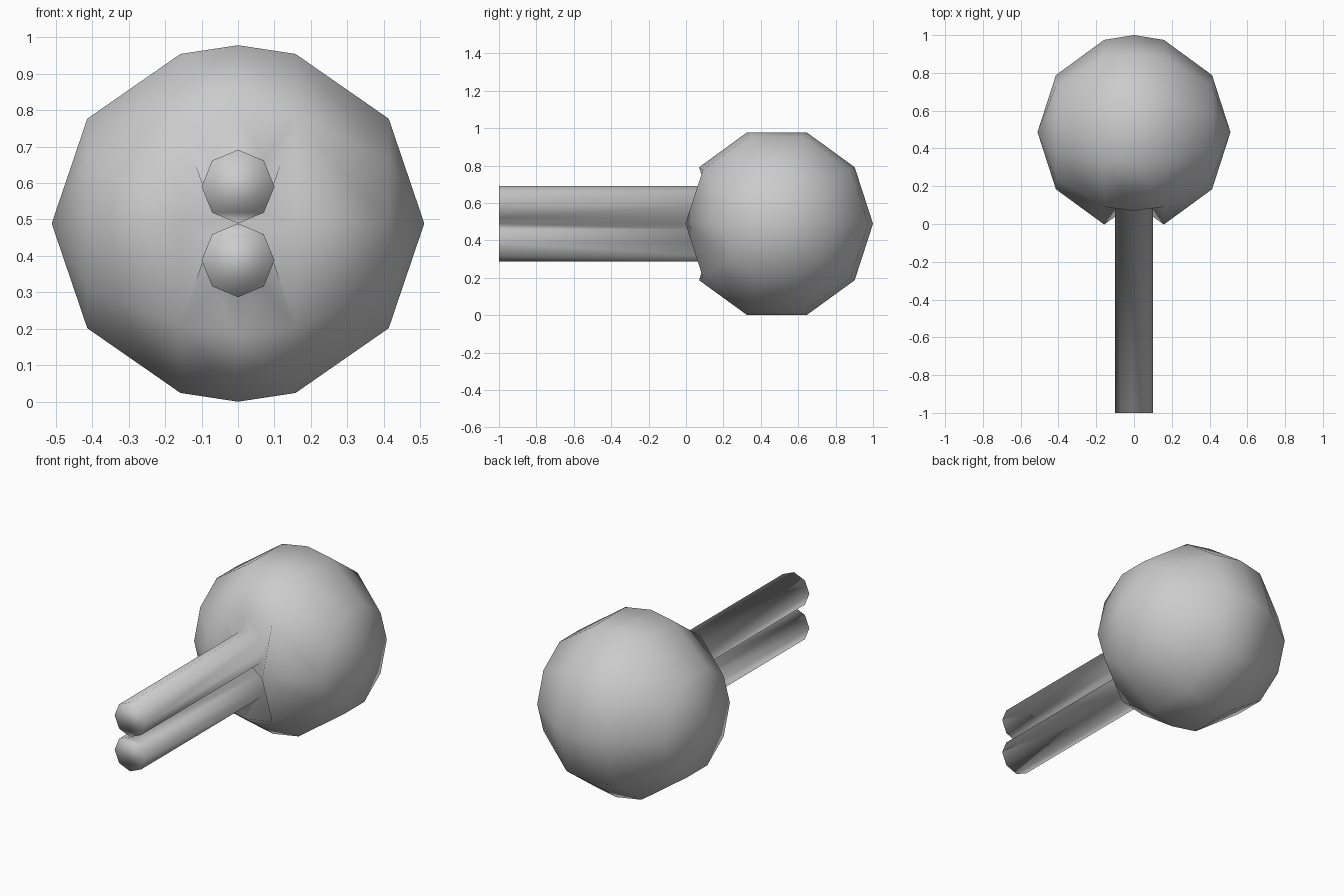
import bpy, bmesh
from math import sin, cos, pi, radians

if "Cube" in bpy.data.objects:
    bpy.data.objects.remove(bpy.data.objects["Cube"])

CY, CZ = 0.486, 0.489      # ball centre
RX, R = 0.511, 0.514       # ball radii along x and across it
SEG = 10

bm = bmesh.new()

# Ball: ten-sided rings stacked along x, segment 0 faces the front
rings = []
for deg in (36, 72, 90, 108, 144):
    a = radians(deg)
    rings.append([bm.verts.new((RX * cos(a),
                                CY - R * sin(a) * cos(2 * pi * i / SEG),
                                CZ + R * sin(a) * sin(2 * pi * i / SEG)))
                  for i in range(SEG)])
poles = [bm.verts.new((s * RX, CY, CZ)) for s in (1, -1)]
for i in range(SEG):
    j = (i + 1) % SEG
    bm.faces.new((poles[0], rings[0][i], rings[0][j]))
    bm.faces.new((poles[1], rings[-1][j], rings[-1][i]))
    for a, b in zip(rings, rings[1:]):
        bm.faces.new((a[i], b[i], b[j], a[j]))

# Open the four front faces where the rods leave the ball
front = rings[2][0]
bmesh.ops.delete(bm, geom=[front], context='VERTS')

# Two octagonal rods, each joined to its half of the opening
for s, seg in ((1, 1), (-1, SEG - 1)):
    def octagon(y):
        return [bm.verts.new((0.1 * sin(k * pi / 4), y,
                              CZ + s * (0.101 + 0.101 * cos(k * pi / 4))))
                for k in range(8)]
    base, tip = octagon(0.11), octagon(-1.0)
    for k in range(8):
        n = (k + 1) % 8
        bm.faces.new((base[k], base[n], tip[n], tip[k]))
    bm.faces.new(tip)
    top = rings[2][seg]
    for side, o in ((1, base[:5]), (3, [base[k] for k in (0, 7, 6, 5, 4)])):
        corner, middle = rings[side][seg], rings[side][0]
        bm.faces.new((top, corner, o[1], o[0]))
        bm.faces.new((corner, o[2], o[1]))
        bm.faces.new((corner, middle, o[3], o[2]))
        bm.faces.new((middle, o[4], o[3]))

bmesh.ops.remove_doubles(bm, verts=bm.verts, dist=0.0005)
bmesh.ops.recalc_face_normals(bm, faces=bm.faces)
for f in bm.faces:
    f.smooth = True

mesh = bpy.data.meshes.new("ball_with_rods")
bm.to_mesh(mesh)
bm.free()
obj = bpy.data.objects.new("ball_with_rods", mesh)
bpy.context.collection.objects.link(obj)
